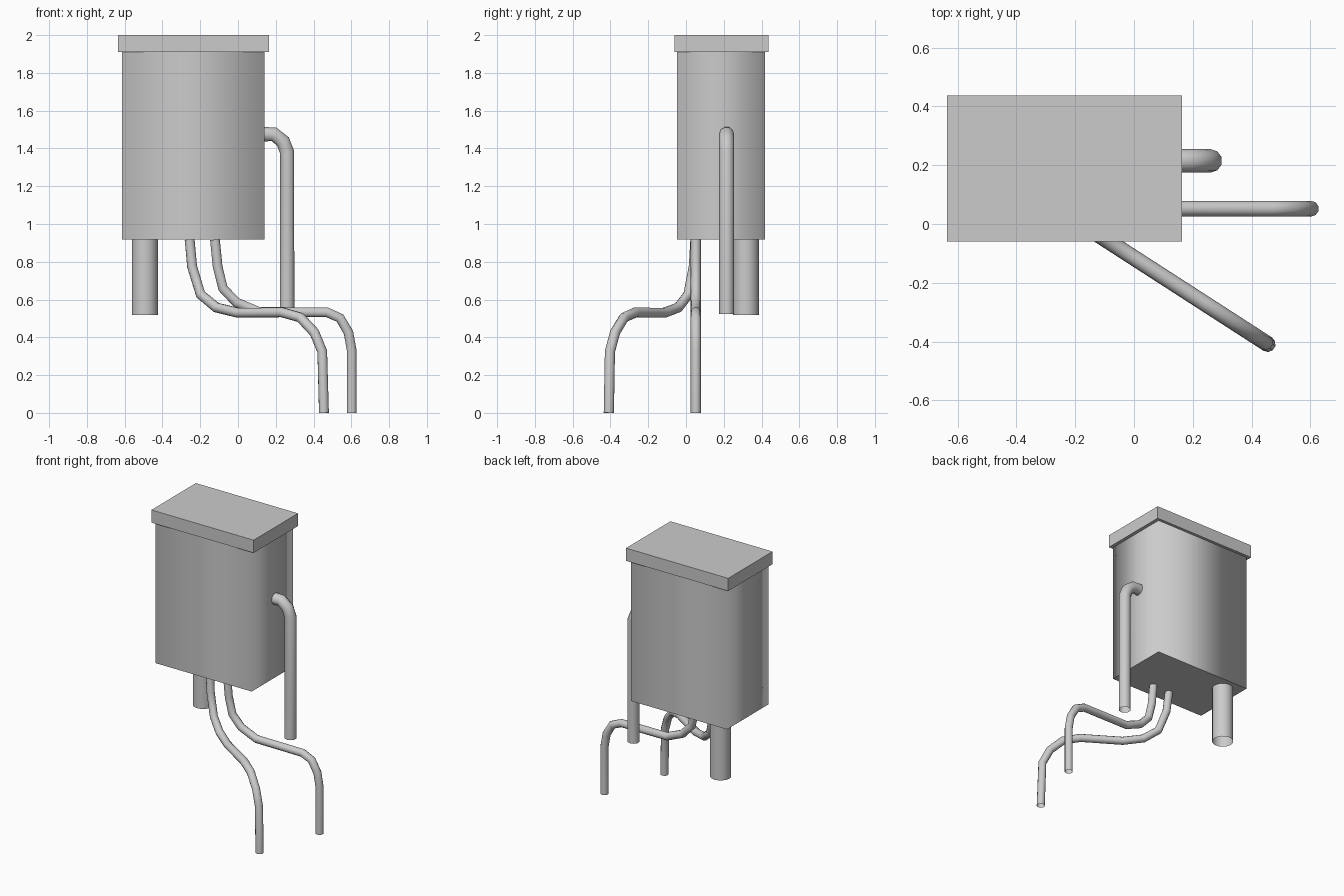
import bpy, bmesh

if "Cube" in bpy.data.objects:
    bpy.data.objects.remove(bpy.data.objects["Cube"])


def box(name, lo, hi, smooth_sides=False):
    """Axis-aligned box between two corners."""
    bm = bmesh.new()
    bmesh.ops.create_cube(bm, size=1)
    for v in bm.verts:
        v.co = [lo[i] + (v.co[i] + 0.5) * (hi[i] - lo[i]) for i in range(3)]
    bm.normal_update()
    if smooth_sides:  # soft shading round the walls, crisp top and bottom rims
        for f in bm.faces:
            f.smooth = abs(f.normal.z) < 0.5
        for e in bm.edges:
            e.smooth = all(f.smooth for f in e.link_faces)
    mesh = bpy.data.meshes.new(name)
    bm.to_mesh(mesh)
    bm.free()
    ob = bpy.data.objects.new(name, mesh)
    bpy.context.collection.objects.link(ob)


def tube(name, points, radius, resolution=3):
    """Open-ended round pipe swept along a path."""
    curve = bpy.data.curves.new(name, 'CURVE')
    curve.dimensions = '3D'
    curve.bevel_depth = radius
    curve.bevel_resolution = resolution
    spline = curve.splines.new('POLY')
    spline.points.add(len(points) - 1)
    for p, co in zip(spline.points, points):
        p.co = (*co, 1)
    ob = bpy.data.objects.new(name, curve)
    bpy.context.collection.objects.link(ob)
    bpy.ops.object.select_all(action='DESELECT')
    ob.select_set(True)
    bpy.context.view_layer.objects.active = ob
    bpy.ops.object.convert(target='MESH')
    bpy.ops.object.shade_smooth_by_angle(angle=1.0)


# Cabinet and lid
box("cabinet", (-0.613, -0.047, 0.917), (0.14, 0.417, 1.91), True)
box("lid", (-0.636, -0.06, 1.91), (0.164, 0.437, 2.0))

# Wide outlet under the cabinet
tube("outlet_pipe", [(-0.493, 0.317, 0.917), (-0.493, 0.317, 0.517)], 0.069, 6)

# Side pipe with an elbow
side = [(0.14, 1.475), (0.19, 1.475), (0.238, 1.437), (0.26, 1.38), (0.26, 0.523)]
tube("side_pipe", [(x, 0.215, z) for x, z in side], 0.04)

# Hose running straight to the right
hose = [(-0.122, 0.917), (-0.108, 0.775), (-0.08, 0.66), (-0.01, 0.586),
        (0.11, 0.535), (0.47, 0.533), (0.54, 0.502), (0.585, 0.425),
        (0.602, 0.33), (0.602, 0)]
tube("right_hose", [(x, 0.052, z) for x, z in hose], 0.027)

# Hose running diagonally to the front
hose = [(-0.256, 0.917), (-0.243, 0.775), (-0.198, 0.627), (-0.115, 0.558),
        (0, 0.53), (0.235, 0.532), (0.33, 0.505), (0.404, 0.426),
        (0.446, 0.325), (0.455, 0)]
tube("front_hose", [(x, 0.05 - 0.645 * (x + 0.256), z) for x, z in hose], 0.027)
